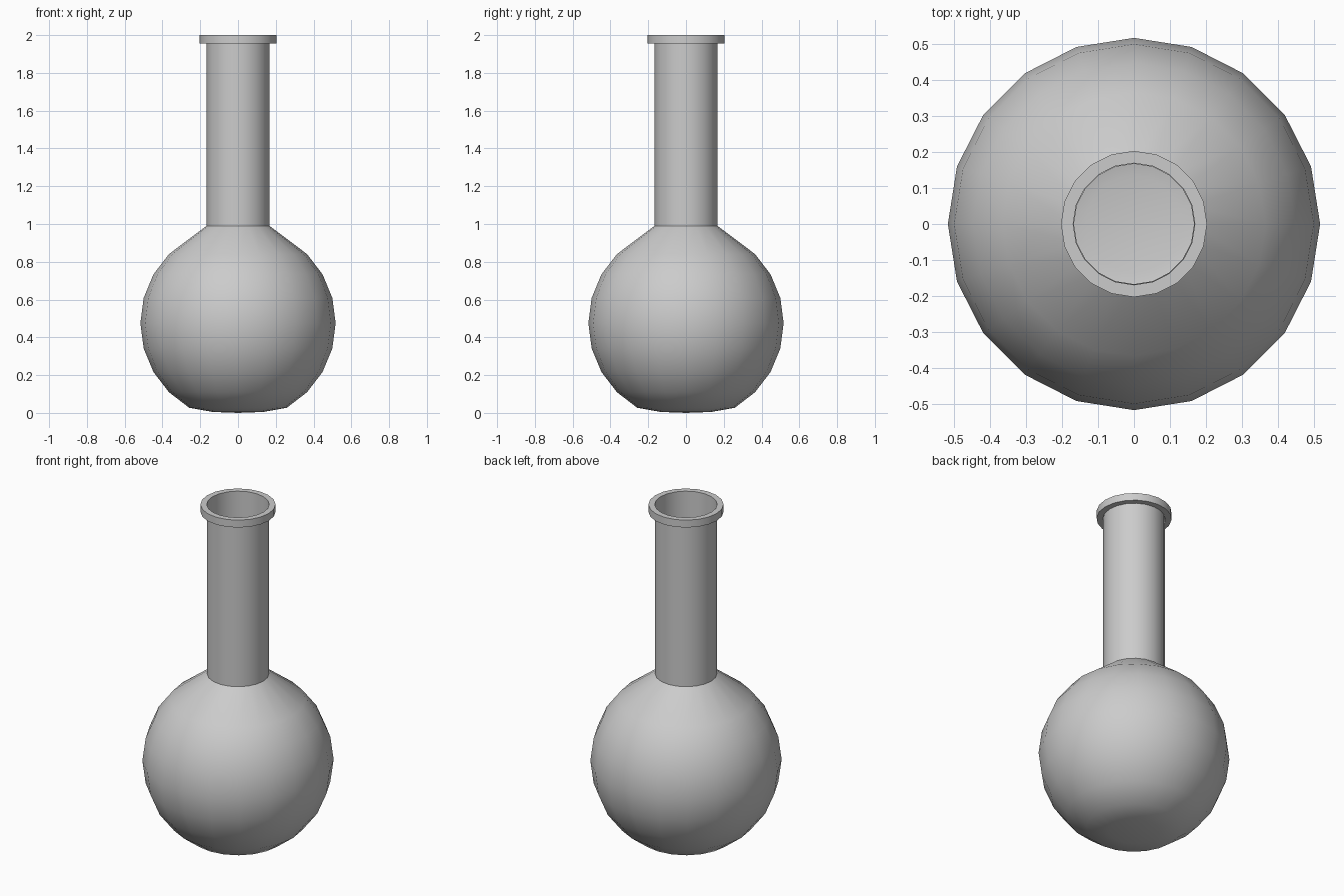
import bpy, bmesh
from math import sin, cos, pi, radians

if "Cube" in bpy.data.objects:
    bpy.data.objects.remove(bpy.data.objects["Cube"])

SIDES = 20


def lathe(name, profile, closed=False):
    """Spin (radius, z) points around z; radius 0 makes a pole."""
    bm = bmesh.new()
    rings = []
    for r, z in profile:
        n = 1 if r == 0 else SIDES
        rings.append([bm.verts.new((r * cos(2 * pi * i / SIDES), r * sin(2 * pi * i / SIDES), z))
                      for i in range(n)])
    pairs = list(zip(rings, rings[1:]))
    if closed:
        pairs.append((rings[-1], rings[0]))
    for a, b in pairs:
        for i in range(SIDES):
            j = (i + 1) % SIDES
            if len(a) == 1:
                bm.faces.new((a[0], b[j], b[i]))
            else:
                bm.faces.new((a[i], a[j], b[j], b[i]))
    mesh = bpy.data.meshes.new(name)
    bm.to_mesh(mesh)
    bm.free()
    ob = bpy.data.objects.new(name, mesh)
    bpy.context.collection.objects.link(ob)
    bpy.ops.object.select_all(action='DESELECT')
    ob.select_set(True)
    bpy.context.view_layer.objects.active = ob
    bpy.ops.object.shade_smooth_by_angle(angle=radians(32))
    return ob


# Round bulb with a flattened base, open at the top into the neck
R, CZ = 0.517, 0.475
bulb = [(0, 0.0), (0.134, 0.005)]
bulb += [(R * cos(radians(a)), CZ + R * sin(radians(a))) for a in range(-60, 46, 15)]
bulb += [(0.167, 0.99)]
lathe("bulb", bulb)

# Straight open neck
lathe("neck", [(0.167, 0.99), (0.167, 1.96)])

# Collar around the mouth
lathe("lip", [(0.169, 1.956), (0.203, 1.956), (0.203, 2.0), (0.169, 2.0)], closed=True)
